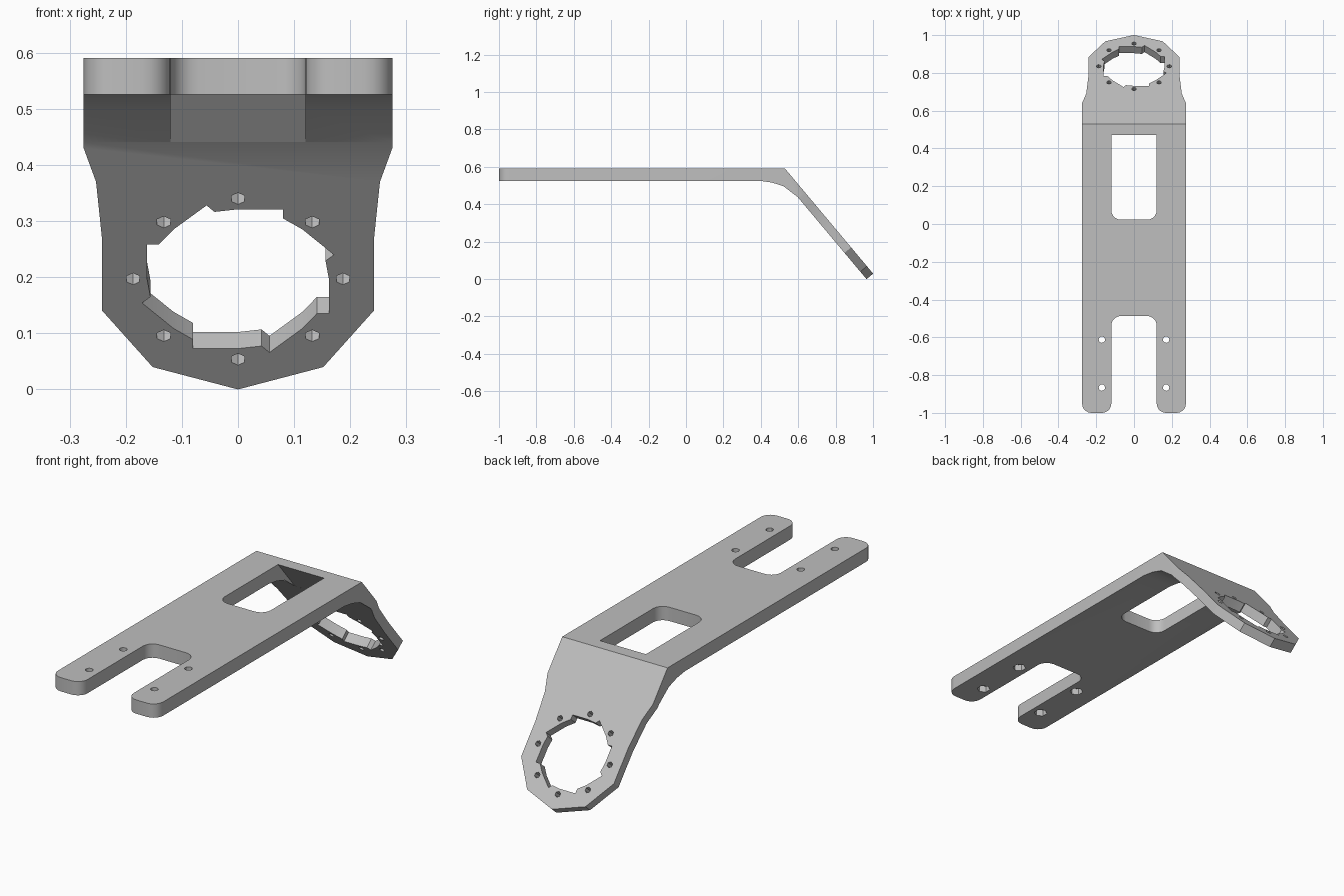
import bpy, bmesh, math
from mathutils import Matrix, Vector

cube = bpy.data.objects.get("Cube")
if cube:
    bpy.data.objects.remove(cube, do_unlink=True)

WIDTH, SLOT, TOP, BOTTOM = 0.275, 0.12, 0.59, 0.525
THICK = 0.046                       # thickness of the sloped head
ANGLE = math.radians(50)
BEND = Vector((0, 0.53, TOP))       # outer bend line
DOWN = Vector((0, math.cos(ANGLE), -math.sin(ANGLE)))
NORMAL = Vector((0, math.sin(ANGLE), math.cos(ANGLE)))
RING = 0.475                        # ring centre, measured down the slope


def frame(x, y, z, origin=Vector()):
    m = Matrix((x, y, z)).transposed().to_4x4()
    m.translation = origin
    return m


X, Y, Z = Vector((1, 0, 0)), Vector((0, 1, 0)), Vector((0, 0, 1))
PLAN = frame(X, Y, Z)
SIDE = frame(Y, Z, X)
SLOPE = frame(X, DOWN, NORMAL, BEND)


def prism(name, outlines, matrix, low, high, clip=None):
    """Extrude closed outlines along the local z of a frame."""
    bm = bmesh.new()
    for pts in outlines:
        face = bm.faces.new([bm.verts.new((p[0], p[1], low)) for p in pts])
        new = bmesh.ops.extrude_face_region(bm, geom=[face])["geom"]
        verts = [g for g in new if isinstance(g, bmesh.types.BMVert)]
        bmesh.ops.translate(bm, verts=verts, vec=(0, 0, high - low))
    bm.transform(matrix)
    if clip:
        geom = bm.verts[:] + bm.edges[:] + bm.faces[:]
        bmesh.ops.bisect_plane(bm, geom=geom, plane_co=clip[0],
                               plane_no=clip[1], clear_outer=True)
        bmesh.ops.holes_fill(bm, edges=[e for e in bm.edges if e.is_boundary])
    bmesh.ops.recalc_face_normals(bm, faces=bm.faces[:])
    mesh = bpy.data.meshes.new(name)
    bm.to_mesh(mesh)
    bm.free()
    obj = bpy.data.objects.new(name, mesh)
    bpy.context.collection.objects.link(obj)
    return obj


def rounded(corners, steps=5):
    """Outline from (x, y, radius) right-angle corners."""
    out = []
    for i, (x, y, r) in enumerate(corners):
        p = Vector((x, y))
        if not r:
            out.append(p)
            continue
        a = (Vector(corners[i - 1][:2]) - p).normalized()
        b = (Vector(corners[(i + 1) % len(corners)][:2]) - p).normalized()
        for k in range(steps + 1):
            t = math.pi / 2 * k / steps
            out.append(p + r * (a * (1 - math.sin(t)) + b * (1 - math.cos(t))))
    return out


def circle(cx, cy, r, sides):
    turns = [math.tau * k / sides + math.pi / 2 for k in range(sides)]
    return [(cx + r * math.cos(t), cy + r * math.sin(t)) for t in turns]


def combine(body, cutter, operation):
    cutter.hide_render = True
    mod = body.modifiers.new(cutter.name, "BOOLEAN")
    mod.operation, mod.solver, mod.object = operation, "EXACT", cutter
    bpy.context.view_layer.objects.active = body
    bpy.ops.object.modifier_apply(modifier=mod.name)
    bpy.data.objects.remove(cutter, do_unlink=True)


# Bent plate: side profile with a filleted underside
def under(s):
    p = BEND + DOWN * s - NORMAL * THICK
    return p.y, p.z


tip = BEND + DOWN * 0.85
profile = [(-1.1, BOTTOM), (-1.1, TOP), (BEND.y, TOP), (tip.y, tip.z),
           under(0.85), under(0.157), (0.52, 0.497), (0.46, 0.516), (0.4, BOTTOM)]
bracket = prism("bent_bracket", [profile], SIDE, -0.3, 0.3)

# Plan outline with two rounded prongs and the open slot
R = 0.05
plan = rounded([(-WIDTH, 1.2, 0), (-WIDTH, -1, R), (-SLOT, -1, R),
                (-SLOT, -0.487, R), (SLOT, -0.487, R), (SLOT, -1, R),
                (WIDTH, -1, R), (WIDTH, 1.2, 0)])
combine(bracket, prism("plan_mask", [plan], PLAN, -0.5, 1), "INTERSECT")

# Tapered, faceted head outline
half = [(0.3, -1.3), (0.3, 0.082), (0.253, 0.249), (0.242, 0.386),
        (0.242, 0.549), (0.152, 0.68)]
head = half + [(0, 0.732)] + [(-x, s) for x, s in reversed(half)]
combine(bracket, prism("head_mask", [head], SLOPE, -1.6, 0.6), "INTERSECT")

# Window, ending flush with the inner slope
window = rounded([(-SLOT, 0.8, 0), (-SLOT, 0.023, R), (SLOT, 0.023, R), (SLOT, 0.8, 0)])
combine(bracket, prism("window_cutter", [window], PLAN, 0.441, 0.7,
                       clip=(BEND - NORMAL * THICK, NORMAL)), "DIFFERENCE")

# Notched mounting ring with four-fold symmetry
notch = [(0, 0.162), (0.08, 0.162), (0.08, 0.141), (0.115, 0.115),
         (0.171, 0.056), (0.156, 0.042)]
ring = []
for _ in range(4):
    ring += [(x, RING - u) for x, u in notch]
    notch = [(u, -x) for x, u in notch]
combine(bracket, prism("ring_cutter", [ring], SLOPE, -0.1, 0.05), "DIFFERENCE")

# Eight hexagonal screw holes around the ring
screws = [circle(x, y, 0.0135, 6) for x, y in circle(0, RING, 0.187, 8)]
combine(bracket, prism("ring_hole_cutter", screws, SLOPE, -0.1, 0.05), "DIFFERENCE")

# Prong holes with hexagonal nut pockets below
spots = [(x, y) for x in (-0.17, 0.17) for y in (-0.612, -0.866)]
bolts = [circle(x, y, 0.017, 12) for x, y in spots]
nuts = [circle(x, y, 0.03, 6) for x, y in spots]
combine(bracket, prism("bolt_cutter", bolts, PLAN, 0.4, 0.7), "DIFFERENCE")
combine(bracket, prism("nut_cutter", nuts, PLAN, 0.4, 0.555), "DIFFERENCE")

# Plain grey finish
grey = bpy.data.materials.new("plain_grey")
grey.use_nodes = True
colour = (0.52, 0.52, 0.52, 1)
grey.diffuse_color = colour
grey.node_tree.nodes["Principled BSDF"].inputs["Base Color"].default_value = colour
bracket.data.materials.clear()
bracket.data.materials.append(grey)
for poly in bracket.data.polygons:
    poly.material_index = 0

bpy.ops.object.select_all(action="DESELECT")
bracket.select_set(True)
bpy.context.view_layer.objects.active = bracket
bpy.ops.object.shade_smooth_by_angle(angle=math.radians(30))
